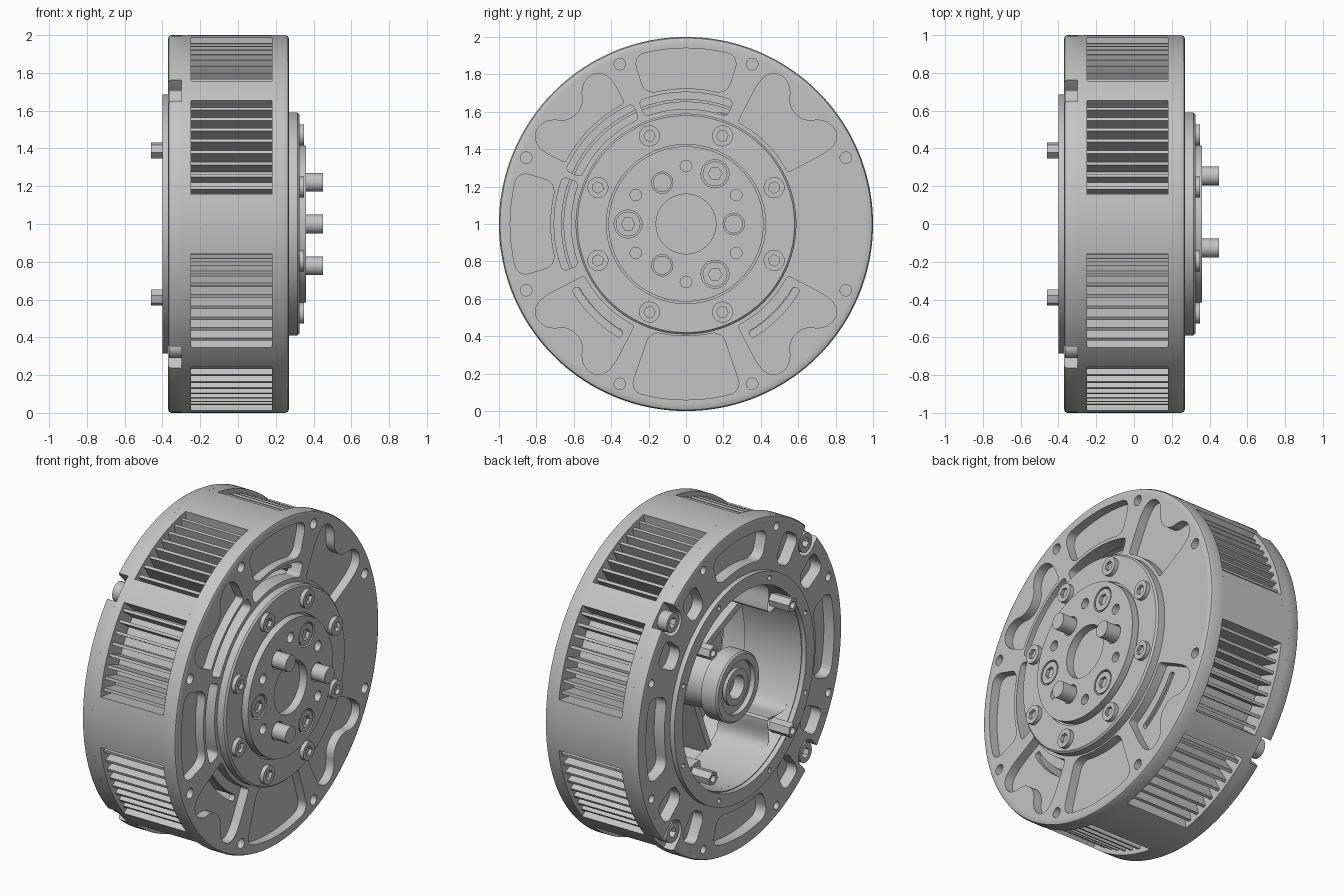
import bpy, bmesh
from math import cos, sin, radians, degrees, ceil, asin
from mathutils import Matrix

if "Cube" in bpy.data.objects:
    bpy.data.objects.remove(bpy.data.objects["Cube"])

grey = bpy.data.materials.new("grey_metal")
grey.use_nodes = True
COLOUR = (0.55, 0.55, 0.55, 1)
grey.diffuse_color = COLOUR
for node in grey.node_tree.nodes:
    if node.type == 'BSDF_PRINCIPLED':
        node.inputs["Base Color"].default_value = COLOUR

# Local x, y, z become world y, z, x, so the axle runs along x at height 1
AXLE = Matrix(((0, 0, 1, 0), (1, 0, 0, 0), (0, 1, 0, 1), (0, 0, 0, 1)))
parts = []


def finish(name, bm):
    bmesh.ops.remove_doubles(bm, verts=bm.verts, dist=1e-5)
    bmesh.ops.recalc_face_normals(bm, faces=bm.faces)
    bm.transform(AXLE)
    mesh = bpy.data.meshes.new(name)
    bm.to_mesh(mesh)
    bm.free()
    mesh.materials.append(grey)
    obj = bpy.data.objects.new(name, mesh)
    bpy.context.collection.objects.link(obj)
    parts.append(obj)


def lathe(name, profile, arcs=((0, 360),)):
    """Revolve a closed (x, radius) profile over one or more arcs."""
    bm = bmesh.new()
    n = len(profile)
    for a0, a1 in arcs:
        steps = max(2, ceil((a1 - a0) / 2.5))
        rows = []
        for i in range(steps + 1):
            a = radians(a0 + (a1 - a0) * i / steps)
            rows.append([bm.verts.new((r * cos(a), r * sin(a), x)) for x, r in profile])
        for p, q in zip(rows, rows[1:]):
            for j in range(n):
                k = (j + 1) % n
                if profile[j][1] + profile[k][1] > 0:
                    bm.faces.new((p[j], p[k], q[k], q[j]))
        if a1 - a0 < 360:
            bm.faces.new(rows[0])
            bm.faces.new(rows[-1])
    finish(name, bm)


def plate(name, x0, x1, loops):
    """Extrude filled outlines; an outline inside another is a hole."""
    curve = bpy.data.curves.new(name, 'CURVE')
    curve.dimensions = '2D'
    curve.fill_mode = 'BOTH'
    curve.extrude = (x1 - x0) / 2
    for loop in loops:
        spline = curve.splines.new('POLY')
        spline.points.add(len(loop) - 1)
        for point, (u, v) in zip(spline.points, loop):
            point.co = (u, v, 0, 1)
        spline.use_cyclic_u = True
    temp = bpy.data.objects.new(name + "_outline", curve)
    bpy.context.collection.objects.link(temp)
    bpy.context.view_layer.update()
    deps = bpy.context.evaluated_depsgraph_get()
    mesh = bpy.data.meshes.new_from_object(temp.evaluated_get(deps))
    bm = bmesh.new()
    bm.from_mesh(mesh)
    bm.transform(Matrix.Translation((0, 0, (x0 + x1) / 2)))
    bpy.data.objects.remove(temp)
    bpy.data.curves.remove(curve)
    bpy.data.meshes.remove(mesh)
    finish(name, bm)


def polar(points):
    """Closed (angle, radius) list to flat points, with long arcs subdivided."""
    out = []
    for (a, r), (b, s) in zip(points, points[1:] + points[:1]):
        steps = max(1, ceil(abs(b - a) / 3))
        for i in range(steps):
            t = i / steps
            ang, rad = radians(a + (b - a) * t), r + (s - r) * t
            out.append((rad * cos(ang), rad * sin(ang)))
    return out


def circle(r, a=0, dist=0, n=24):
    cx, cy = dist * cos(radians(a)), dist * sin(radians(a))
    return [(cx + r * cos(radians(a + 360 * i / n)),
             cy + r * sin(radians(a + 360 * i / n))) for i in range(n)]


def ring_of(r, dist, angles, n=24):
    return [circle(r, a, dist, n) for a in angles]


def sector(a, half, r0, r1, rc=0.04):
    """Rounded ring segment."""
    mid, dr = (r0 + r1) / 2, (r1 - r0) / 2
    pts = []
    for k, (su, sv) in enumerate(((1, 1), (-1, 1), (-1, -1), (1, -1))):
        for i in range(6 if rc else 1):
            t = radians(90 * k + 18 * i)
            edge = mid + sv * dr
            pts.append((a + su * (half - degrees(rc / edge)) + degrees(rc * cos(t) / edge),
                        mid + sv * (dr - rc) + rc * sin(t)))
    return polar(pts)


def lobed(a, r0):
    """Pocket that dips inwards around a screw boss."""
    side = [(14, r0), (18, r0), (18, r0 + 0.04), (18, 0.88), (14, 0.95), (8, 0.93), (4, 0.83)]
    pts = side + [(-t, r) for t, r in reversed(side)]
    for _ in range(3):
        pts = [(p[0] * w + q[0] * (1 - w), p[1] * w + q[1] * (1 - w))
               for p, q in zip(pts, pts[1:] + pts[:1]) for w in (0.75, 0.25)]
    return polar([(a + t, r) for t, r in pts])


def screws(name, x0, x1, r, dist, angles):
    plate(name + "_bases", x0, x1 - 0.02, ring_of(r, dist, angles))
    plate(name + "_heads", x1 - 0.02, x1,
          ring_of(r, dist, angles) + ring_of(r * 0.55, dist, angles, 6))


EIGHTHS = [22.5 + 45 * i for i in range(8)]
DIAGONALS = [45, 135, 225, 315]
SQUARE = [0, 90, 180, 270]
FULL = circle(0.96, n=144)

# Drum shell: rims, bands and the bridges between the side windows
lathe("front_rim", [(0.18, 0.96), (0.18, 1), (0.25, 1), (0.264, 0.994), (0.27, 0.98), (0.27, 0.96)])
gap = degrees(asin(0.078 / 0.96))
lathe("rear_rim", [(-0.3, 0.96), (-0.3, 1), (-0.355, 1), (-0.366, 0.994), (-0.37, 0.98), (-0.37, 0.96)],
      [(a + gap, a + 90 - gap) for a in DIAGONALS])
lathe("rear_band", [(-0.3, 0.8), (-0.3, 1), (-0.25, 1), (-0.25, 0.8)])
bridges = [(a - 9, a + 9) for a in SQUARE] + [(a - 4.2, a + 4.2) for a in DIAGONALS]
lathe("window_bridges", [(-0.25, 0.84), (-0.25, 1), (0.18, 1), (0.18, 0.84)], bridges)

# Cooling core and radial fins behind the windows
lathe("cooling_core", [(-0.28, 0.78), (-0.28, 0.86), (0.19, 0.86), (0.19, 0.78)])
plate("cooling_fins", -0.25, 0.18,
      [sector(d + s * 20 + 3.9 * (i - 3.5), 0.5, 0.85, 0.975, 0)
       for d in DIAGONALS for s in (-1, 1) for i in range(8)])

# Front face with pockets, over a floor with arc slots
slots = [sector(a, 21, 0.615, 0.705, 0.025) for a in (90, 135, 180)]
pockets = [sector(a, 17.5, 0.725, 0.94, 0.06) for a in (90, 180)]
pockets += [sector(270, 18.5, 0.6, 0.94, 0.06), lobed(135, 0.725)]
pockets += [lobed(a, 0.61) for a in (45, 225, 315)]
plate("front_face", 0.215, 0.27, [FULL] + pockets + slots + ring_of(0.031, 0.925, EIGHTHS))
plate("front_floor", 0.18, 0.215,
      [FULL] + slots + [sector(a, 15, 0.665, 0.705, 0.015) for a in (225, 315)])
lathe("slot_rib", [(0.05, 0.652), (0.05, 0.668), (0.2, 0.668), (0.2, 0.652)])

# Output hub
lathe("hub_disc", [(0.2, 0), (0.2, 0.59), (0.315, 0.59), (0.325, 0.58), (0.325, 0.425),
                   (0.31, 0.425), (0.31, 0)])
SIXTHS = [30 + 60 * i for i in range(6)]
PINS, CAPS = (0, 120, 240), (60, 180, 300)
plate("hub_cap", 0.31, 0.36,
      [circle(0.415, n=96), circle(0.16, n=64)] + ring_of(0.031, 0.31, SIXTHS)
      + ring_of(0.057, 0.255, PINS) + ring_of(0.075, 0.31, CAPS))
plate("drive_pins", 0.3, 0.45, ring_of(0.05, 0.255, PINS))
screws("cap_screws", 0.3, 0.358, 0.066, 0.31, CAPS)
screws("disc_screws", 0.32, 0.35, 0.056, 0.51, EIGHTHS)

# Rear face with notched outline, pockets and screws
outline = []
for d in DIAGONALS:
    for i in range(13):
        t = radians(-90 - 15 * i)
        u, v = 0.92 + 0.078 * cos(t), 0.078 * sin(t)
        c, s = cos(radians(d)), sin(radians(d))
        outline.append((u * c - v * s, u * s + v * c))
    outline += polar([(d + gap, 0.96), (d + 90 - gap, 0.96)])[:ceil((90 - 2 * gap) / 3) + 1]
rear_pockets = [sector(a, 17, 0.74, 0.92, 0.06) for a in SQUARE]
rear_pockets += [sector(a + s * 11.5, 5.2, 0.73, 0.92, 0.05) for a in DIAGONALS for s in (-1, 1)]
plate("rear_face", -0.37, -0.3,
      [outline, circle(0.6, n=120)] + rear_pockets + ring_of(0.025, 0.935, EIGHTHS))
plate("rear_floor", -0.3, -0.27, [FULL, circle(0.62, n=120)])
screws("notch_screws", -0.31, -0.29, 0.05, 0.92, DIAGONALS)
plate("notch_collars", -0.365, -0.3,
      ring_of(0.06, 0.92, DIAGONALS) + ring_of(0.032, 0.92, DIAGONALS, 6))
plate("rear_ring", -0.4, -0.37,
      [circle(0.685, n=120), circle(0.605, n=120)] + ring_of(0.015, 0.645, EIGHTHS, 12))

# Inner wall bulging in around four standoffs
wall = polar([(a, 0.6 - 0.13 * max(0, -cos(radians(4 * a))) ** 8) for a in range(0, 360, 2)][:-1]
             + [(358, 0.6)])
plate("inner_wall", -0.33, 0.02, [circle(0.66, n=120), wall])
plate("standoffs", -0.46, -0.32,
      ring_of(0.043, 0.55, DIAGONALS, 6) + ring_of(0.022, 0.55, DIAGONALS, 12))

# Bearing boss and ribs on the inner floor
lathe("bearing_boss", [(0.19, 0), (0.19, 0.34), (0.12, 0.3), (0, 0.18), (-0.22, 0.16), (-0.25, 0.21),
                       (-0.35, 0.21), (-0.36, 0.2), (-0.36, 0.16), (-0.33, 0.16), (-0.33, 0.11),
                       (-0.35, 0.11), (-0.35, 0.07), (-0.28, 0.07), (-0.28, 0)])
ribs = []
for a in EIGHTHS:
    c, s = cos(radians(a)), sin(radians(a))
    ribs.append([(u * c - v * s, u * s + v * c)
                 for u, v in ((0.14, -0.02), (0.63, -0.02), (0.63, 0.02), (0.14, 0.02))])
plate("floor_ribs", 0.0, 0.19, ribs)

# Smooth the round surfaces and keep hard edges
bpy.ops.object.select_all(action='DESELECT')
for obj in parts:
    obj.select_set(True)
bpy.context.view_layer.objects.active = parts[0]
bpy.ops.object.shade_smooth_by_angle(angle=radians(30))
